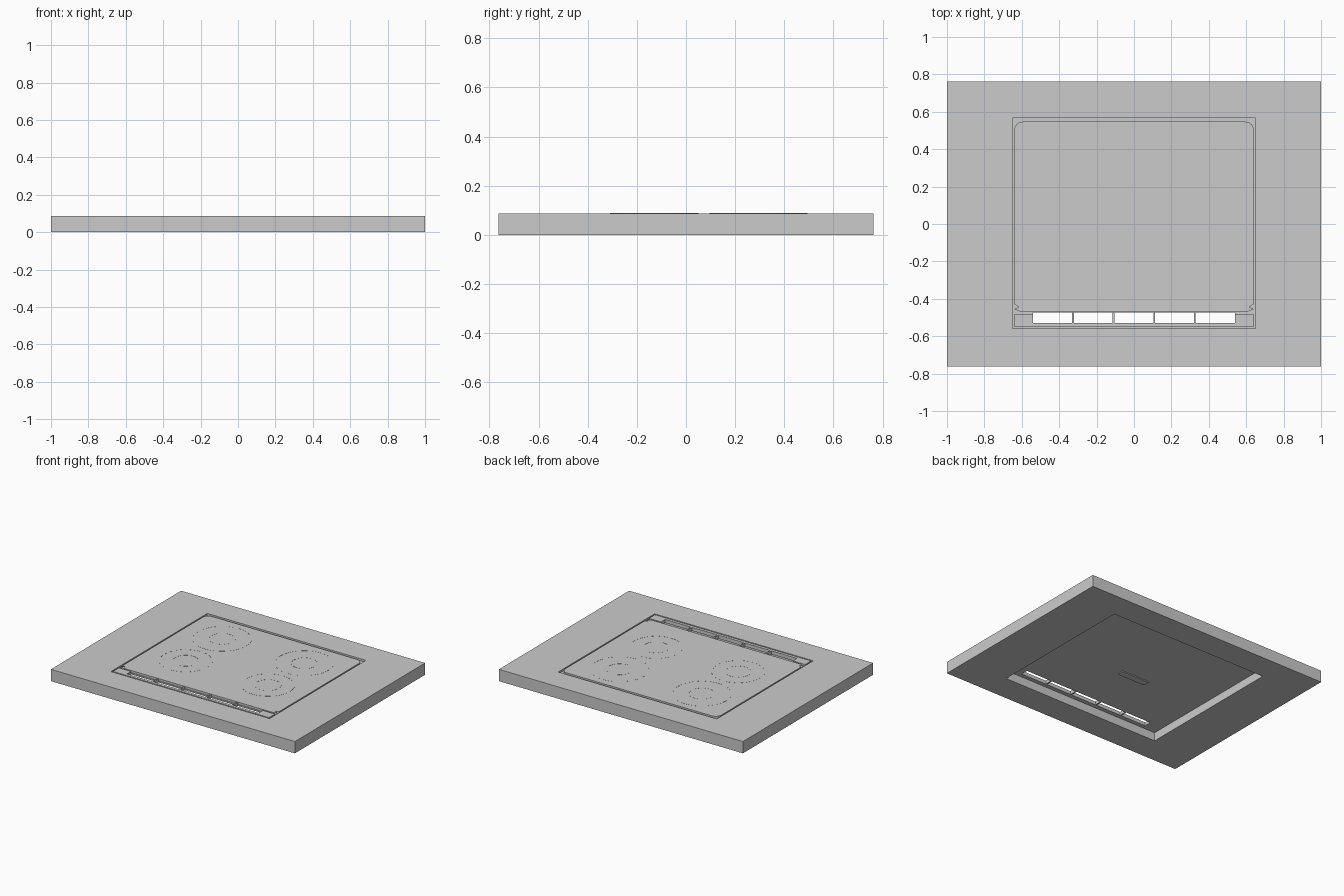
import bpy, bmesh, math

cube = bpy.data.objects.get("Cube")
if cube:
    bpy.data.objects.remove(cube, do_unlink=True)

grey = bpy.data.materials.new("plain_grey")
grey.use_nodes = True
colour = (0.6, 0.6, 0.6, 1)
grey.diffuse_color = colour
bsdf = next(n for n in grey.node_tree.nodes if n.type == 'BSDF_PRINCIPLED')
bsdf.inputs["Base Color"].default_value = colour


def finish(name, bm):
    bmesh.ops.recalc_face_normals(bm, faces=bm.faces)
    mesh = bpy.data.meshes.new(name)
    bm.to_mesh(mesh)
    bm.free()
    mesh.materials.append(grey)
    obj = bpy.data.objects.new(name, mesh)
    bpy.context.collection.objects.link(obj)
    return obj


def prism(name, outline, z0, z1):
    """Solid with the given outline between two heights."""
    bm = bmesh.new()
    face = bm.faces.new([bm.verts.new((x, y, z0)) for x, y in outline])
    top = bmesh.ops.extrude_face_region(bm, geom=[face])["geom"]
    verts = [v for v in top if isinstance(v, bmesh.types.BMVert)]
    bmesh.ops.translate(bm, verts=verts, vec=(0, 0, z1 - z0))
    return finish(name, bm)


def rect(x0, x1, y0, y1):
    return [(x0, y0), (x1, y0), (x1, y1), (x0, y1)]


def circle(cx, cy, r, n=48):
    return [(cx + r * math.cos(math.tau * i / n),
             cy + r * math.sin(math.tau * i / n)) for i in range(n)]


def frame(name, outer, inner, z0, z1):
    """Closed band between two matching outlines."""
    bm = bmesh.new()
    loops = [[bm.verts.new((x, y, z)) for x, y in line]
             for line, z in ((outer, z0), (outer, z1), (inner, z1), (inner, z0))]
    n = len(outer)
    for k in range(4):
        a, b = loops[k], loops[(k + 1) % 4]
        for i in range(n):
            j = (i + 1) % n
            bm.faces.new((a[i], a[j], b[j], b[i]))
    return finish(name, bm)


TOP = 0.0875
FLOOR = 0.062
HOLE_X, HOLE_FRONT, HOLE_BACK = 0.65, -0.56, 0.568

# Worktop with a rectangular opening
frame("worktop", rect(-1, 1, -0.762, 0.762),
      rect(-HOLE_X, HOLE_X, HOLE_FRONT, HOLE_BACK), 0, TOP)

# Tray under the glass, filling the opening behind the vents
prism("tray", rect(-HOLE_X, HOLE_X, -0.474, HOLE_BACK), FLOOR, 0.072)

# Glass plate: rounded rear corners, small notches near the front
half = [(0.61, -0.468), (0.64, -0.455), (0.615, -0.444), (0.64, -0.43)]
r = 0.045
for i in range(7):
    a = math.pi / 2 * i / 6
    half.append((0.64 - r + r * math.cos(a), 0.547 - r + r * math.sin(a)))
prism("glass_plate", half + [(-x, y) for x, y in reversed(half)], 0.072, TOP)

# Vent strip: front ledge, front bar, end panels and dividers
prism("vent_ledge", rect(-HOLE_X, HOLE_X, HOLE_FRONT, -0.528), FLOOR, 0.072)
prism("vent_bar", rect(-0.64, 0.64, -0.55, -0.528), 0.072, TOP)
for side, s in (("left", 1), ("right", -1)):
    x0, x1 = sorted((s * 0.54, s * HOLE_X))
    prism(side + "_vent_floor", rect(x0, x1, -0.528, -0.474), FLOOR, 0.072)
    x0, x1 = sorted((s * 0.54, s * 0.64))
    prism(side + "_vent_panel", rect(x0, x1, -0.528, -0.48), 0.072, TOP)
for i in range(4):
    x = -0.326 + 0.217 * i
    prism("vent_divider_%d" % (i + 1),
          rect(x - 0.005, x + 0.005, -0.528, -0.474), FLOOR, TOP)

# Printed cooking zones: outer ring and inner ring
for row, y, radius in (("rear", 0.295, 0.2), ("front", -0.13, 0.18)):
    for side, x in (("left", 0.337), ("right", -0.337)):
        for part, rad in (("outer", radius), ("inner", 0.09)):
            frame("%s_%s_zone_%s_ring" % (row, side, part),
                  circle(x, y, rad), circle(x, y, rad - 0.004),
                  TOP, TOP + 0.0006)

# Small rating plate under the tray
prism("underside_plate", rect(-0.18, 0.05, -0.11, -0.06), FLOOR - 0.006, FLOOR)
